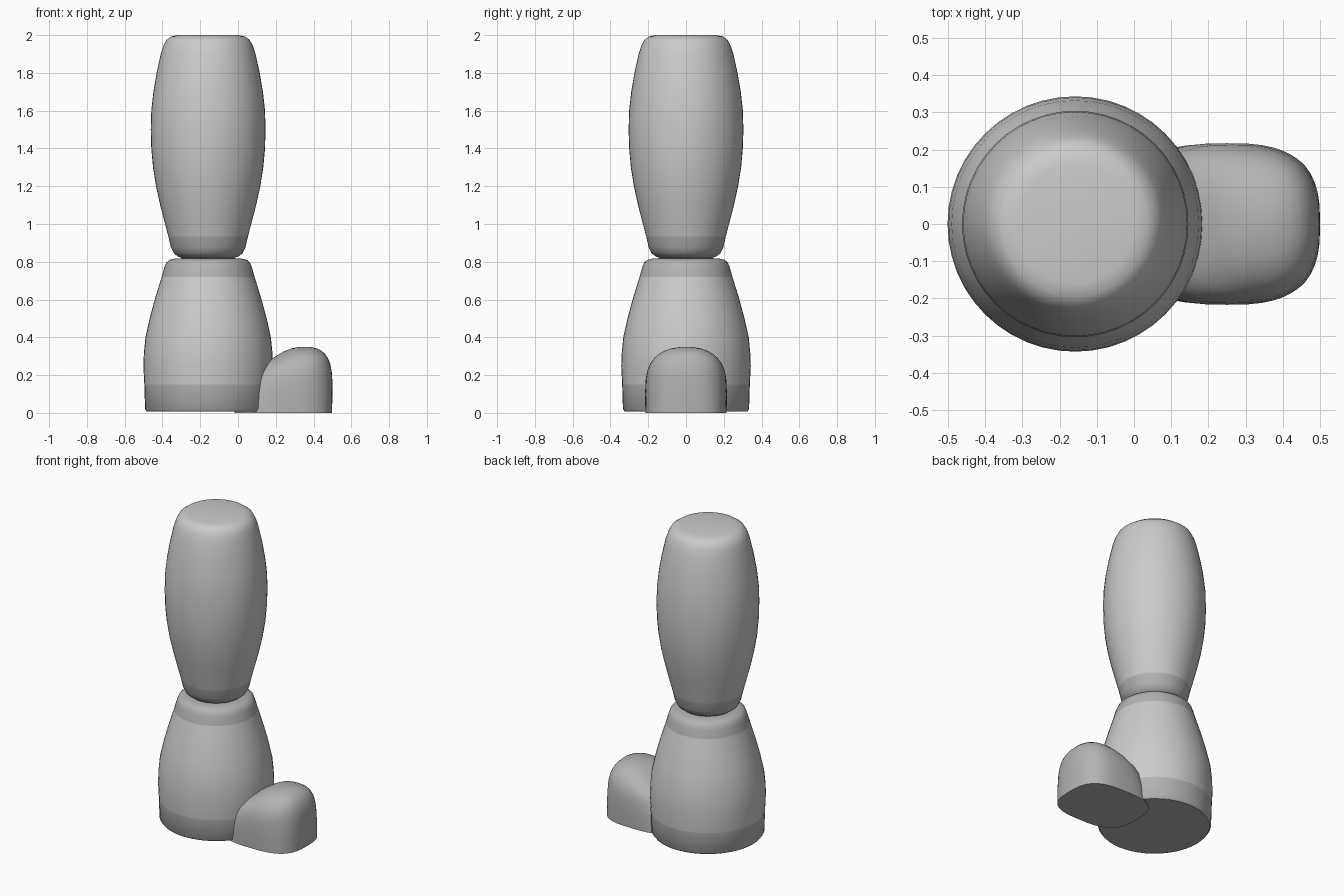
import bpy, bmesh, math

if "Cube" in bpy.data.objects:
    bpy.data.objects.remove(bpy.data.objects["Cube"])

CX = -0.158   # axis of the leg
SEG = 48

dark = bpy.data.materials.new("dark_grey")
dark.diffuse_color = (0.45, 0.45, 0.45, 1)
dark.use_nodes = True
dark.node_tree.nodes["Principled BSDF"].inputs["Base Color"].default_value = dark.diffuse_color


def loft(name, rings, cap_start, cap_end, mat=None, angle=40):
    """Skin a stack of closed rings of points, optionally capping the ends."""
    bm = bmesh.new()
    loops = [[bm.verts.new(p) for p in r] for r in rings]
    for a, b in zip(loops, loops[1:]):
        n = len(a)
        for i in range(n):
            j = (i + 1) % n
            bm.faces.new((a[i], a[j], b[j], b[i]))
    if cap_start:
        bm.faces.new(loops[0][::-1])
    if cap_end:
        bm.faces.new(loops[-1])
    me = bpy.data.meshes.new(name)
    bm.to_mesh(me)
    bm.free()
    ob = bpy.data.objects.new(name, me)
    bpy.context.collection.objects.link(ob)
    if mat:
        me.materials.append(mat)
    bpy.ops.object.select_all(action='DESELECT')
    bpy.context.view_layer.objects.active = ob
    ob.select_set(True)
    bpy.ops.object.shade_smooth_by_angle(angle=math.radians(angle))
    return ob


def oval(cx, rx, ry, z, power=2):
    """Superellipse ring."""
    pts = []
    for i in range(SEG):
        t = 2 * math.pi * i / SEG
        c, s = math.cos(t), math.sin(t)
        pts.append((cx + rx * math.copysign(abs(c) ** (2 / power), c),
                    ry * math.copysign(abs(s) ** (2 / power), s), z))
    return pts


def turned(name, profile, cap_start=False, cap_end=False, mat=None):
    return loft(name, [oval(CX, r, r, z) for r, z in profile],
                cap_start, cap_end, mat)


# Lower leg: ankle band, shin, band below the knee
turned("ankle_band", [(0.325, 0.008), (0.334, 0.02), (0.338, 0.15)],
       cap_start=True, mat=dark)
turned("shin", [(0.338, 0.15), (0.343, 0.25), (0.340, 0.32), (0.332, 0.40),
                (0.310, 0.50), (0.280, 0.61), (0.246, 0.72)])
turned("shin_top_band", [(0.246, 0.72), (0.232, 0.77), (0.222, 0.795),
                         (0.205, 0.81), (0.175, 0.817), (0.12, 0.82)],
       cap_end=True, mat=dark)

# Upper leg: knee band and thigh
turned("knee_band", [(0.13, 0.818), (0.160, 0.828), (0.182, 0.845),
                     (0.197, 0.875), (0.211, 0.935)],
       cap_start=True, mat=dark)
turned("thigh", [(0.211, 0.935), (0.228, 1.0), (0.254, 1.1), (0.276, 1.2),
                 (0.292, 1.3), (0.301, 1.4), (0.304, 1.5), (0.301, 1.6),
                 (0.290, 1.7), (0.273, 1.8), (0.251, 1.9), (0.236, 1.945),
                 (0.220, 1.975), (0.195, 1.993), (0.16, 2.0)], cap_end=True)

# Foot: rings given as (height, back x, front x, half width)
levels = [(0.0, -0.02, 0.498, 0.215), (0.10, 0.0, 0.5, 0.217),
          (0.18, 0.03, 0.499, 0.213), (0.22, 0.07, 0.496, 0.206),
          (0.26, 0.13, 0.488, 0.190), (0.29, 0.185, 0.476, 0.168),
          (0.31, 0.215, 0.463, 0.146), (0.327, 0.245, 0.445, 0.118),
          (0.340, 0.28, 0.420, 0.083), (0.347, 0.31, 0.395, 0.045),
          (0.35, 0.34, 0.37, 0.015)]
loft("foot", [oval((b + f) / 2, (f - b) / 2, w, z, 3 - 0.7 * z / 0.35)
              for z, b, f, w in levels], True, True, dark, 50)
